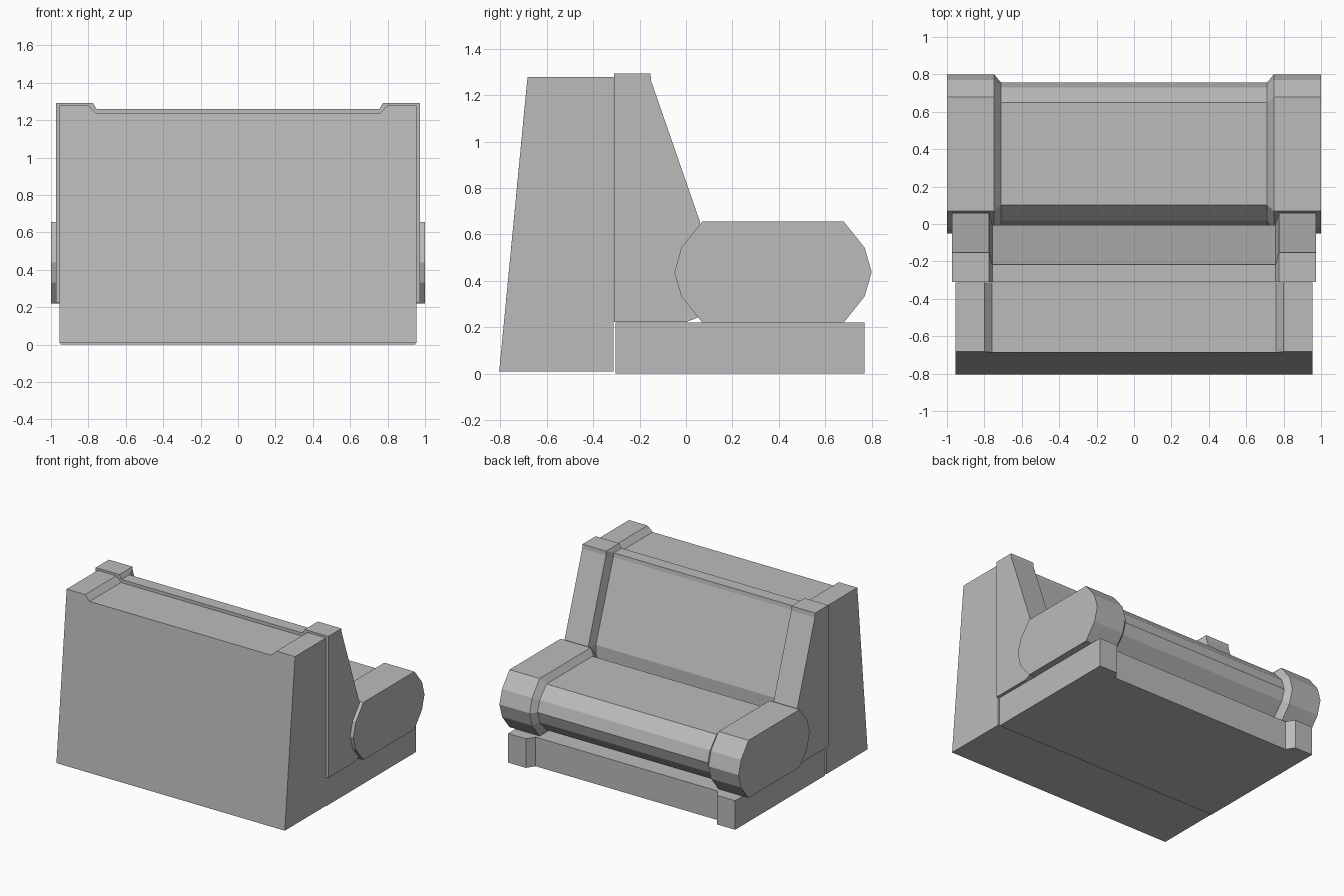
import bpy
import bmesh

cube = bpy.data.objects.get("Cube")
if cube:
    bpy.data.objects.remove(cube, do_unlink=True)

grey = bpy.data.materials.new("plain grey")
grey.use_nodes = True
colour = (0.5, 0.5, 0.5, 1)
grey.diffuse_color = colour
grey.node_tree.nodes["Principled BSDF"].inputs["Base Color"].default_value = colour


def loft(name, end, middle, outer, step, inner):
    """Run a (y, z) end profile along x, stepping to a middle profile and back."""
    stations = [(-outer, end), (-step, end), (-inner, middle),
                (inner, middle), (step, end), (outer, end)]
    bm = bmesh.new()
    rings = [[bm.verts.new((x, y, z)) for y, z in profile] for x, profile in stations]
    count = len(end)
    for a, b in zip(rings, rings[1:]):
        for i in range(count):
            j = (i + 1) % count
            bm.faces.new((a[i], a[j], b[j], b[i]))
    bm.faces.new(rings[0])
    bm.faces.new(rings[-1])
    bmesh.ops.recalc_face_normals(bm, faces=bm.faces)
    mesh = bpy.data.meshes.new(name)
    bm.to_mesh(mesh)
    bm.free()
    mesh.materials.append(grey)
    obj = bpy.data.objects.new(name, mesh)
    bpy.context.collection.objects.link(obj)
    return obj


# Rear support wall, leaning, with a shallow dip along its top
wall_end = [(-0.805, 0.008), (-0.312, 0.008), (-0.312, 1.277), (-0.683, 1.277)]
wall_middle = wall_end[:2] + [(-0.312, 1.237), (-0.687, 1.237)]
loft("rear_wall", wall_end, wall_middle, 0.955, 0.80, 0.76)

# Low plinth under the seat, its front recessed between two end blocks
base_end = [(-0.303, 0), (0.77, 0), (0.77, 0.22), (-0.303, 0.22)]
base_middle = [(min(y, 0.71), z) for y, z in base_end]
loft("plinth", base_end, base_middle, 0.95, 0.80, 0.76)

# Sloping backrest, raised at both ends
back_end = [(-0.31, 0.222), (0, 0.222), (0.06, 0.245), (0.06, 0.655),
            (-0.15, 1.26), (-0.153, 1.292), (-0.31, 1.292)]
back_middle = [(-0.31, 0.222), (-0.05, 0.222), (-0.005, 0.245), (-0.005, 0.645),
               (-0.213, 1.23), (-0.217, 1.26), (-0.31, 1.26)]
loft("backrest", back_end, back_middle, 0.973, 0.775, 0.757)

# Faceted seat bolster, thicker at both ends
half = [(0.305, 0.2175), (0.395, 0.105), (0.425, 0), (0.395, -0.105), (0.305, -0.2175)]
ring = half + [(-y, -z) for y, z in half]
seat_end = [(0.375 + y, 0.4375 + z) for y, z in ring]
seat_middle = [(0.375 + y * 0.9, 0.4375 + z * 0.8) for y, z in ring]
loft("seat", seat_end, seat_middle, 1.0, 0.748, 0.712)
